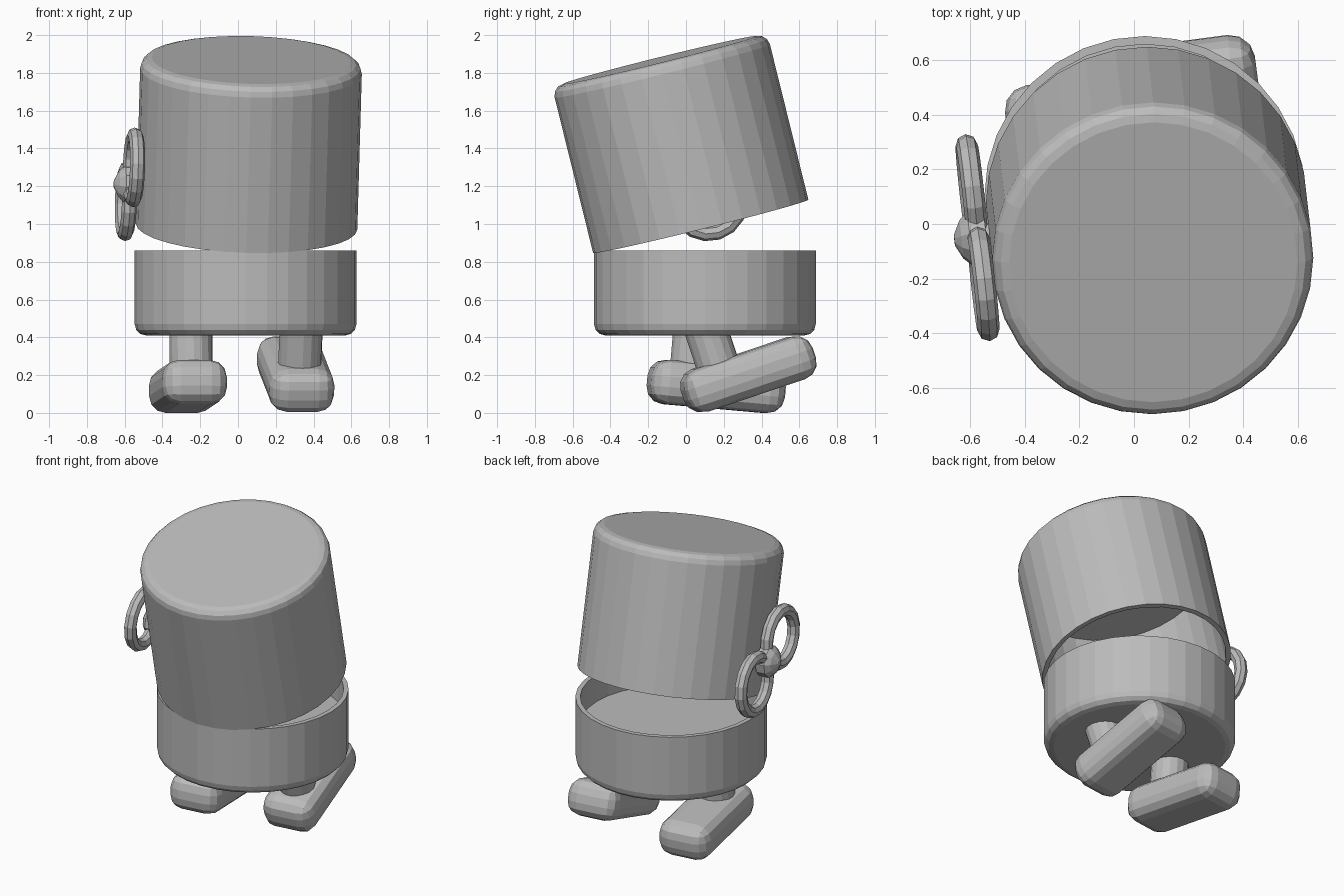
import bpy, bmesh
from math import cos, sin, pi, radians
from mathutils import Matrix, Vector, Euler

cube = bpy.data.objects.get("Cube")
if cube:
    bpy.data.objects.remove(cube, do_unlink=True)

grey = bpy.data.materials.new("plain grey")
grey.use_nodes = True
colour = (0.5, 0.5, 0.5, 1)
grey.diffuse_color = colour
grey.node_tree.nodes["Principled BSDF"].inputs["Base Color"].default_value = colour


def add(name, bm, matrix):
    """Finish a bmesh as a flat shaded object."""
    bmesh.ops.recalc_face_normals(bm, faces=bm.faces)
    mesh = bpy.data.meshes.new(name)
    bm.to_mesh(mesh)
    bm.free()
    mesh.materials.append(grey)
    obj = bpy.data.objects.new(name, mesh)
    bpy.context.collection.objects.link(obj)
    obj.matrix_world = matrix
    return obj


def lathe(name, profile, sides, matrix, closed=False):
    """Turn (radius, height) points round z; capped ends, or a closed loop."""
    bm = bmesh.new()
    rings = [[bm.verts.new((r * cos(2 * pi * i / sides), r * sin(2 * pi * i / sides), z))
              for i in range(sides)] for r, z in profile]
    pairs = list(zip(rings, rings[1:]))
    if closed:
        pairs.append((rings[-1], rings[0]))
    else:
        bm.faces.new(rings[0])
        bm.faces.new(rings[-1])
    for low, high in pairs:
        for i in range(sides):
            j = (i + 1) % sides
            bm.faces.new((low[i], low[j], high[j], high[i]))
    return add(name, bm, matrix)


def cup(height, depth, radius=0.587, wall=0.03, bevel=0.06):
    """Profile of a round cup with a rounded base edge and a thick floor."""
    edge = [(radius - bevel + bevel * sin(a), bevel - bevel * cos(a))
            for a in (k * pi / 6 for k in range(4))]
    inner = radius - wall
    return edge + [(radius, height), (inner, height), (inner, height - depth)]


# Body: an open bowl and a lid tipped forward about the front rim
lathe("bowl", cup(0.45, 0.18), 32, Matrix.Translation((0.04, 0.1, 0.41)))
lid_axis = Vector((0.028, -0.24, 0.97)).normalized()
lid_turn = Vector((0, 0, 1)).rotation_difference(lid_axis).to_matrix().to_4x4()
lid_height = 0.907
lathe("lid", [(r, lid_height - z) for r, z in cup(lid_height, 0.69)], 32,
      Matrix.Translation((0.045, 0.078, 0.988)) @ lid_turn)


# Feet: rounded blocks with a leg standing on each
def foot(side, centre, pitch, leg_length):
    frame = (Matrix.Translation(centre)
             @ Euler((radians(pitch), 0, radians(7.5)), 'XYZ').to_matrix().to_4x4())
    bm = bmesh.new()
    bmesh.ops.create_cube(bm, size=1)
    bmesh.ops.scale(bm, verts=bm.verts, vec=(0.345, 0.72, 0.235))
    bmesh.ops.bevel(bm, geom=bm.edges[:], offset=0.09, segments=3,
                    profile=0.5, affect='EDGES')
    add(side + "_foot", bm, frame)
    lathe(side + "_leg", [(0.115, 0), (0.115, leg_length)], 16,
          frame @ Matrix.Translation((0, -0.14, 0)))


foot("left", (0.305, 0.33, 0.205), 18.4, 0.33)
foot("right", (-0.265, 0.16, 0.14), -5, 0.36)

# Winding key on the side of the lid: local z points outward
outward = Vector((-1, -0.11, 0.03)).normalized()
along = Vector((0, 0.34, -0.18))
along = (along - along.dot(outward) * outward).normalized()
across = outward.cross(along)
key = Matrix.Translation((-0.572, -0.05, 1.21)) @ Matrix(
    (along, across, outward)).transposed().to_4x4()
tube = [(0.172 + 0.04 * cos(k * pi / 4), 0.04 * sin(k * pi / 4)) for k in range(8)]
for name, shift in (("key_ring_rear", 0.192), ("key_ring_front", -0.192)):
    lathe(name, tube, 16, key @ Matrix.Translation((shift, 0, 0)), closed=True)
lathe("key_hub", [(0.1, -0.03), (0.1, 0.03), (0.07, 0.06), (0.02, 0.085)], 10, key)
lathe("key_shaft", [(0.05, -0.1), (0.05, 0)], 12, key)
